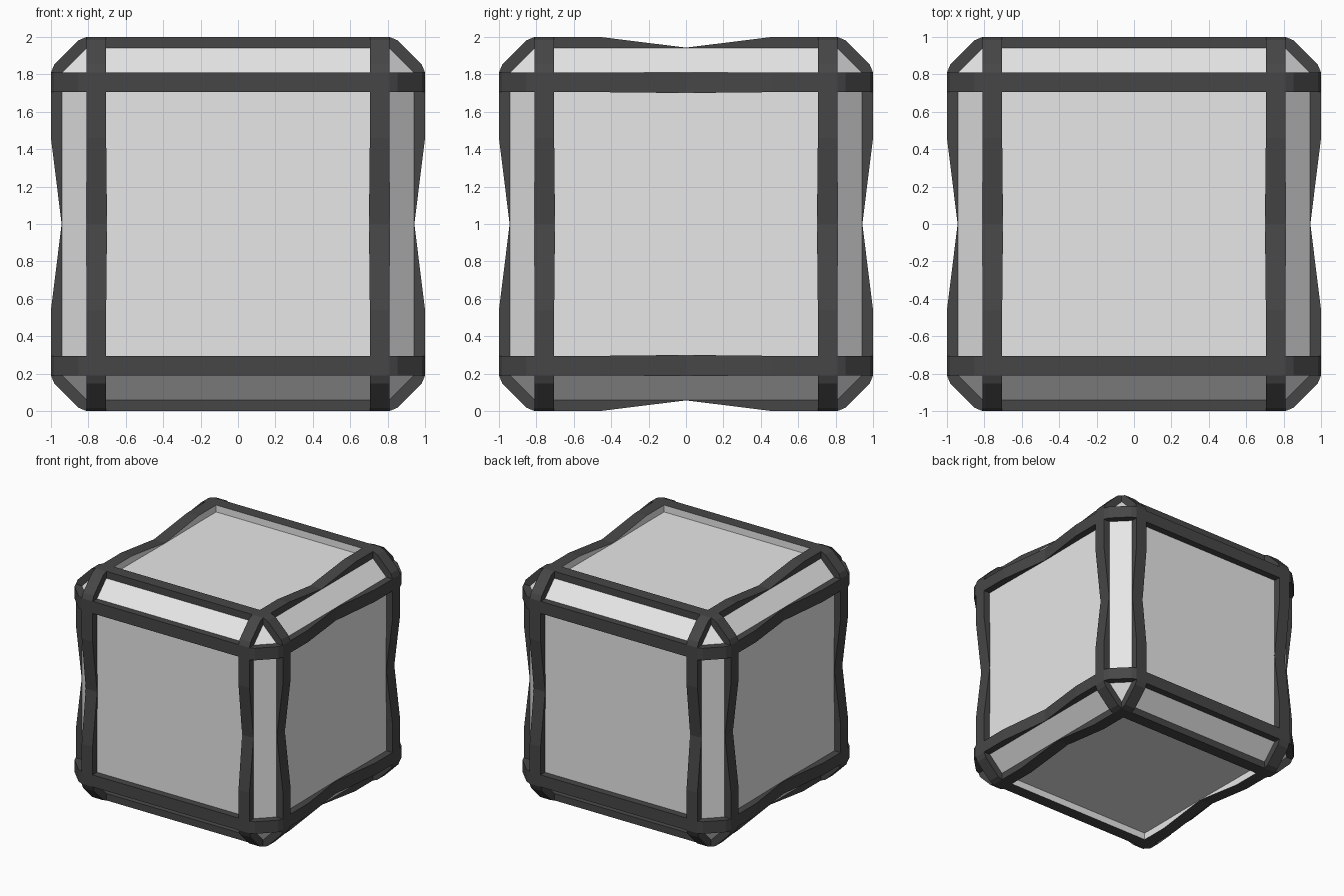
import bpy, bmesh
from itertools import product
from mathutils import Vector

if "Cube" in bpy.data.objects:
    bpy.data.objects.remove(bpy.data.objects["Cube"])

IN, OUT = 0.705, 0.81        # frame strip, inner and outer edge
FLAT, RIM = 0.94, 1.0        # panel plane and raised frame plane
MID = Vector((0, 0, 1))


def material(name, v):
    m = bpy.data.materials.new(name)
    m.diffuse_color = (v, v, v, 1)
    m.use_nodes = True
    m.node_tree.nodes["Principled BSDF"].inputs["Base Color"].default_value = m.diffuse_color
    return m


light = material("light grey panel", 0.80)
dark = material("dark grey frame", 0.062)


def finish(bm, name, mats):
    bmesh.ops.recalc_face_normals(bm, faces=bm.faces)
    bmesh.ops.translate(bm, verts=bm.verts, vec=MID)
    me = bpy.data.meshes.new(name)
    bm.to_mesh(me)
    bm.free()
    for m in mats:
        me.materials.append(m)
    ob = bpy.data.objects.new(name, me)
    bpy.context.collection.objects.link(ob)
    return ob


def loft(bm, rings):
    """Skin closed rings of points into a capped bar; returns quads by side."""
    vs = [[bm.verts.new(p) for p in r] for r in rings]
    n = len(vs[0])
    sides = [[] for _ in range(n)]
    for a, b in zip(vs, vs[1:]):
        for i in range(n):
            j = (i + 1) % n
            sides[i].append(bm.faces.new((a[i], a[j], b[j], b[i])))
    bm.faces.new(vs[0])
    bm.faces.new(vs[-1])
    return sides


def point(**axes):
    return Vector((axes["x"], axes["y"], axes["z"]))


# Core: cube with chamfered edges and corners
bm = bmesh.new()
for k in range(3):
    for s in product((-1, 1), repeat=3):
        bm.verts.new([s[i] * (FLAT if i == k else OUT) for i in range(3)])
bmesh.ops.convex_hull(bm, input=bm.verts)
bmesh.ops.dissolve_limit(bm, angle_limit=0.01, verts=bm.verts, edges=bm.edges)
finish(bm, "panel_core", [light])

# Raised border on each of the six big faces; bars along y and z dip mid-way
for n in "xyz":
    for sn in (-1, 1):
        bm = bmesh.new()
        a, b = [c for c in "xyz" if c != n]
        for along, side, end in ((a, b, OUT), (b, a, IN)):
            # stations along the bar: position, top height, inner edge
            stations = [(-end, RIM, IN), (end, RIM, IN)]
            if along != "x":
                stations[1:1] = [(-0.46, RIM, IN), (0, FLAT + 0.003, 0.70), (0.46, RIM, IN)]
            for ss in (-1, 1):
                rings = []
                for t, top, inner in stations:
                    prof = [(inner, 0.925), (inner, top), (OUT, top), (OUT, 0.925)]
                    rings.append([point(**{along: t, side: ss * w, n: sn * h}) for w, h in prof])
                sides = loft(bm, rings)
                if n == "z":  # inner walls of top and bottom match the panel
                    for f in sides[0]:
                        f.material_index = 1
        finish(bm, "face_frame_" + n + ("_low" if sn < 0 else "_high"), [dark, light])

# Short braces crossing the chamfers beside each corner
bm = bmesh.new()
d = (RIM - FLAT) * 0.7071
brace = [(FLAT, OUT), (RIM, OUT), (FLAT + d, OUT + d),
         (OUT + d, FLAT + d), (OUT, RIM), (OUT, FLAT)]
for along in "xyz":
    a, b = [c for c in "xyz" if c != along]
    for s, sa, sb in product((-1, 1), repeat=3):
        loft(bm, [[point(**{along: s * t, a: sa * u, b: sb * v}) for u, v in brace]
                  for t in (IN, OUT)])
finish(bm, "corner_braces", [dark])
